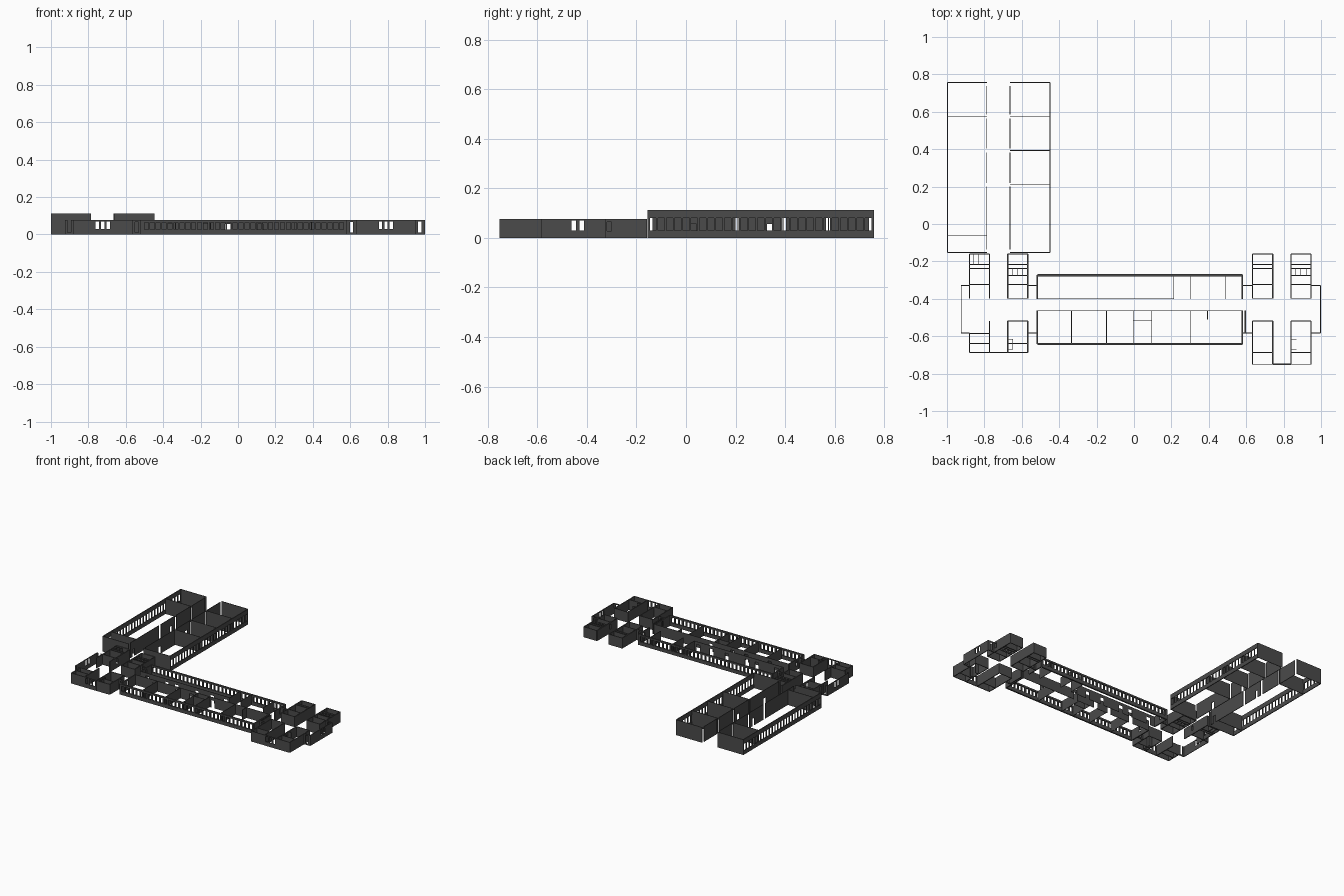
import bpy, bmesh
from mathutils import Matrix, Vector

if "Cube" in bpy.data.objects:
    bpy.data.objects.remove(bpy.data.objects["Cube"])

H, HW = 0.077, 0.113        # main height, tall wing height
THIN, THICK = 0.003, 0.006

dark = bpy.data.materials.new("dark_wall")
dark.diffuse_color = (0.07, 0.07, 0.07, 1)
dark.use_nodes = True
dark.node_tree.nodes["Principled BSDF"].inputs["Base Color"].default_value = dark.diffuse_color


def box(bm, a, b):
    a, b = Vector(a), Vector(b)
    if min(b - a) < 1e-5:
        return
    bmesh.ops.create_cube(bm, size=1, matrix=Matrix.Translation((a + b) / 2) @ Matrix.Diagonal((*(b - a), 1)))


def wall(bm, x0, y0, x1, y1, h=H, t=THICK, holes=()):
    """Straight axis-aligned wall; holes are (centre, width, z0, z1) along its run."""
    along_x = abs(x1 - x0) > abs(y1 - y0)
    s, e, c = (x0, x1, y0) if along_x else (y0, y1, x0)

    def piece(p, q, z0, z1):
        if along_x:
            box(bm, (p, c - t / 2, z0), (q, c + t / 2, z1))
        else:
            box(bm, (c - t / 2, p, z0), (c + t / 2, q, z1))
    for m, w, z0, z1 in sorted(holes):
        p, q = max(s, m - w / 2), min(e, m + w / 2)
        piece(s, p, 0, h)
        piece(p, q, 0, z0)
        piece(p, q, z1, h)
        s = q
    piece(s, e, 0, h)


def row(a, b, n, w, z0, z1):
    step = (b - a) / n
    return [(a + step * (i + 0.5), w, z0, z1) for i in range(n)]


def part(name, walls):
    bm = bmesh.new()
    for args, kw in walls:
        wall(bm, *args, **kw)
    me = bpy.data.meshes.new(name)
    bm.to_mesh(me)
    bm.free()
    me.materials.append(dark)
    bpy.context.collection.objects.link(bpy.data.objects.new(name, me))


def W(*args, **kw):
    return args, kw


# Tall north wing: two strips of rooms either side of an open corridor
N0, N1 = -0.153, 0.756
win = row(N0 + 0.003, N1 - 0.003, 27, 0.026, 0.03, 0.08)
gaps = [(y, 0.02, 0, HW) for y in (N0 + 0.008, 0.21, 0.393, 0.575, N1 - 0.008)]
for name, outer, inner, rooms, doors in (
        ("north_wing_west", -0.997, -0.787, (0.575, -0.063), (0.34, -0.1)),
        ("north_wing_east", -0.449, -0.663, (0.575, 0.393, 0.21), (0.34, 0.03))):
    a, b = min(outer, inner), max(outer, inner)
    part(name + "_window_wall", [W(outer, N0, outer, N1, h=HW, holes=win)])
    part(name + "_corridor_wall", [W(inner, N0, inner, N1, h=HW, t=0.004,
                                     holes=gaps + [(y, 0.025, 0, 0.055) for y in doors])])
    part(name + "_end_walls", [W(a, y, b, y, h=HW, t=0.004) for y in (N0, N1)])
    part(name + "_partitions", [W(a, y, b, y, h=HW, t=THIN) for y in rooms])

# Long main wing with window rows, corridor walls and class partitions
X0, X1 = -0.516, 0.58
YN, YS, CN, CS = -0.274, -0.641, -0.4, -0.463
win = row(X0 + 0.01, X1 - 0.01, 34, 0.022, 0.026, 0.065)
for name, y in (("main_north_window_wall", YN), ("main_south_window_wall", YS)):
    part(name, [W(X0, y, X1, y, t=0.011, holes=win)])
part("main_end_walls", [W(x, a, x, b, t=0.008, holes=[((a + b) / 2, 0.016, 0.028, 0.065)])
                        for x in (X0, X1) for a, b in ((CN, YN), (YS, CS))])


def doors_at(*xs):
    return [(x, 0.03, 0, 0.055) for x in xs]


part("corridor_walls", [
    W(X0, CN, 0.213, CN, t=THIN, holes=doors_at(-0.46, -0.3, -0.22, -0.055, 0.07, 0.18)),
    W(X0, CS, X1, CS, t=THIN, holes=doors_at(-0.36, -0.17, -0.055, 0.12))])
part("north_room_partitions", [W(x, CN, x, YN, t=THIN) for x in (0.213, 0.303, 0.487)])
part("south_room_partitions",
     [W(x, YS, x, CS, t=THIN) for x in (-0.334, -0.147, -0.003, 0.094, 0.303)]
     + [W(0.393, -0.51, 0.393, CS, t=THIN), W(-0.003, -0.517, 0.094, -0.517, t=THIN)])


# Service blocks at both ends of the main wing
def block(name, x0, x1, y0, y1, crosses, side_holes=()):
    part(name + "_sides", [W(x, y0, x, y1, holes=side_holes) for x in (x0, x1)])
    part(name + "_cross_walls", [W(x0, y, x1, y, t=0.005) for y in (y0, y1, *crosses)])


B0, B1 = -0.397, -0.16
shaft = (-0.217, -0.237, -0.324)
gap = [(-0.31, 0.018, 0.028, 0.065)]
block("west_block_north_a", -0.88, -0.773, -0.324, B1, shaft[:2], gap)
block("west_block_north_b", -0.675, -0.568, B0, B1, (*shaft, -0.275))
block("east_block_north_a", 0.634, 0.742, B0, B1, shaft)
block("east_block_north_b", 0.84, 0.947, B0, B1, (*shaft, -0.275), gap)
block("west_block_south_a", -0.88, -0.773, -0.688, -0.585, (-0.638,))
block("west_block_south_b", -0.675, -0.568, -0.688, -0.518, (-0.638,))
block("east_block_south_a", 0.634, 0.742, -0.75, -0.518, (-0.687,))
block("east_block_south_b", 0.84, 0.947, -0.75, -0.518, (-0.687,))
part("west_block_extra_walls", [W(-0.773, B0, -0.773, -0.324), W(-0.88, B0, -0.88, -0.324),
                                W(-0.773, -0.585, -0.773, -0.518)])

# Small stall dividers
part("stall_dividers",
     [W(x, -0.275, x, -0.237, t=THIN) for x in (-0.65, -0.622, -0.595, 0.865, 0.892, 0.92)]
     + [W(x, -0.217, x, B1, t=THIN) for x in (-0.856, -0.83)]
     + [W(-0.65, -0.67, -0.65, -0.617, t=THIN)]
     + [W(a, y, a + 0.028, y, t=THIN) for a in (-0.675, 0.84) for y in (-0.617, -0.67)])

# Glazed entrance walls between the southern blocks
for name, a, b, y in (("west_entrance_wall", -0.773, -0.675, -0.688),
                      ("east_entrance_wall", 0.742, 0.84, -0.75)):
    part(name, [W(a, y, b, y, holes=row(a + 0.005, b - 0.005, 3, 0.018, 0.03, 0.07))])

# End stair bays and the short links to the main wing
bay = [(y, 0.018, 0.03, 0.07) for y in (-0.453, -0.42)]
part("west_bay", [W(-0.924, -0.582, -0.924, -0.328, t=0.004, holes=bay)]
     + [W(-0.924, y, -0.88, y, holes=[(-0.902, 0.018, 0.01, H)]) for y in (-0.582, -0.328)])
part("east_bay", [W(0.997, -0.582, 0.997, -0.328, holes=bay)]
     + [W(0.947, y, 0.997, y, holes=[(0.972, 0.02, 0.01, 0.07)]) for y in (-0.582, -0.328)])
part("links", [W(a, y, b, y, holes=[((a + b) / 2, 0.018, 0.01, 0.068)])
               for a, b in ((-0.568, X0), (X1, 0.634)) for y in (-0.582, -0.328)]
     + [W(0.595, -0.582, 0.595, CS)])
